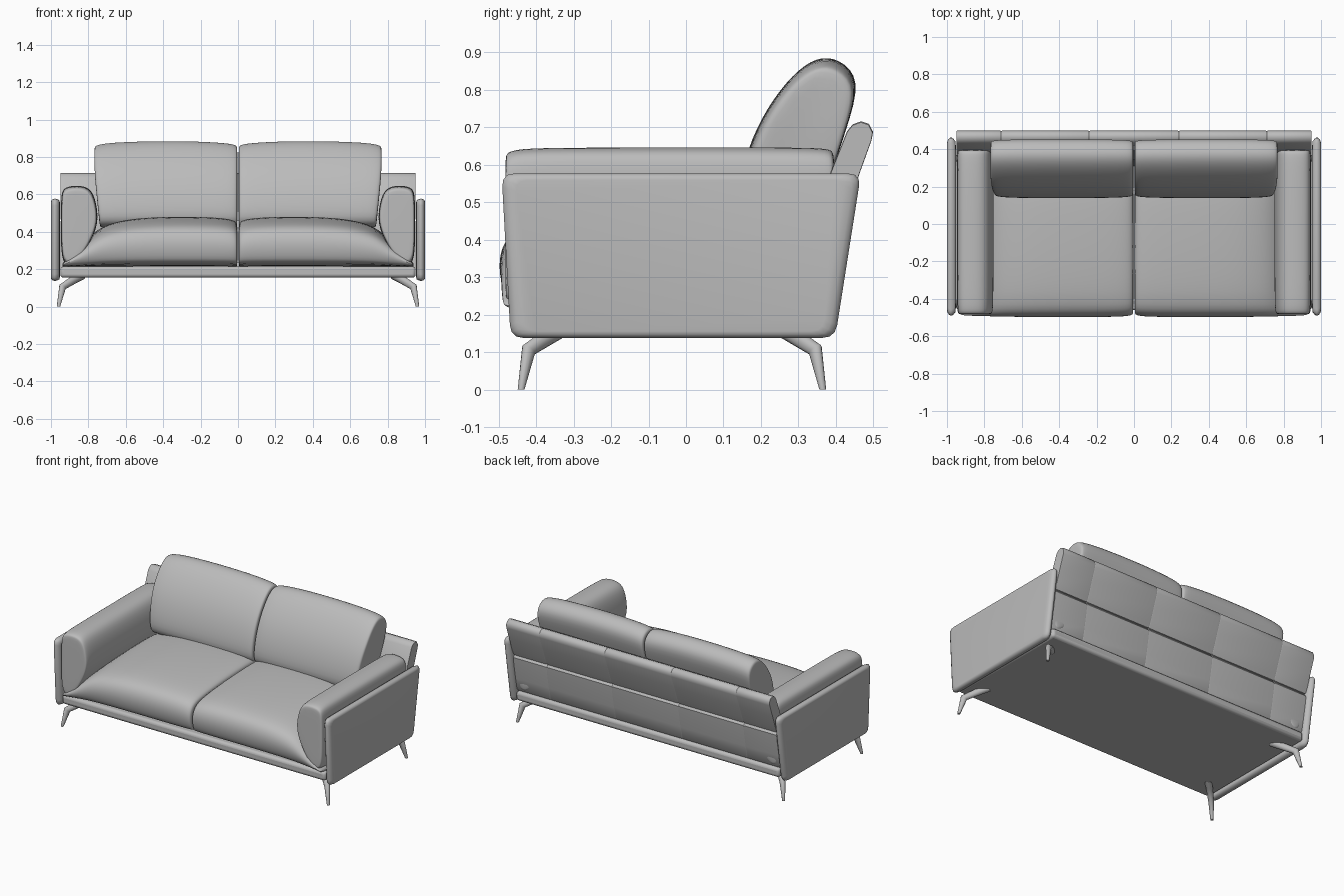
import bpy, bmesh, math
from mathutils import Vector

if "Cube" in bpy.data.objects:
    bpy.data.objects.remove(bpy.data.objects["Cube"])

grey = bpy.data.materials.new("grey upholstery")
grey.diffuse_color = (0.5, 0.5, 0.5, 1)
grey.use_nodes = True
grey.node_tree.nodes["Principled BSDF"].inputs["Base Color"].default_value = grey.diffuse_color


def finish(name, bm, mirror=False, subdiv=0, bevel=0, angle=50):
    bmesh.ops.recalc_face_normals(bm, faces=bm.faces)
    me = bpy.data.meshes.new(name)
    bm.to_mesh(me)
    bm.free()
    me.materials.append(grey)
    ob = bpy.data.objects.new(name, me)
    bpy.context.collection.objects.link(ob)
    bpy.ops.object.select_all(action='DESELECT')
    ob.select_set(True)
    bpy.context.view_layer.objects.active = ob
    bpy.ops.object.shade_smooth_by_angle(angle=math.radians(angle))
    if mirror:
        m = ob.modifiers.new("mirror", 'MIRROR')
        m.use_mirror_merge = False
    if bevel:
        b = ob.modifiers.new("bevel", 'BEVEL')
        b.width, b.segments = bevel, 3
    if subdiv:
        s = ob.modifiers.new("subdivide", 'SUBSURF')
        s.levels = s.render_levels = subdiv
    return ob


def loft(bm, rings):
    """Skin a list of closed rings and cap both ends."""
    loops = [[bm.verts.new(p) for p in r] for r in rings]
    for a, b in zip(loops, loops[1:]):
        for i in range(len(a)):
            j = (i + 1) % len(a)
            bm.faces.new((a[i], a[j], b[j], b[i]))
    bm.faces.new(loops[0])
    bm.faces.new(loops[-1])


def ring_x(profile, x, sy=1, sz=1, centre=(0, 0)):
    """Side profile (y, z) placed at x and scaled about a centre."""
    cy, cz = centre
    return [(x, cy + (y - cy) * sy, cz + (z - cz) * sz) for y, z in profile]


def ring_y(profile, y, s, centre):
    cx, cz = centre
    return [(cx + (x - cx) * s, y, cz + (z - cz) * s) for x, z in profile]


def rounded(corners, r):
    """Replace every corner with a short arc of four points."""
    out = []
    for i, c in enumerate(corners):
        p = Vector(c)
        a = p + (Vector(corners[i - 1]) - p).normalized() * r
        b = p + (Vector(corners[(i + 1) % len(corners)]) - p).normalized() * r
        for k in range(4):
            t = k / 3
            out.append(tuple(a * (1 - t) ** 2 + p * 2 * t * (1 - t) + b * t * t))
    return out


# base rail under the seat
bm = bmesh.new()
bmesh.ops.create_cube(bm, size=1)
for v in bm.verts:
    v.co = (v.co.x * 1.9, v.co.y * 0.86 - 0.03, v.co.z * 0.06 + 0.185)
finish("base_rail", bm, bevel=0.018)

# seat cushions: puffy front, spreading below the arms
seat = [(-0.45, 0.213), (-0.485, 0.25), (-0.503, 0.33), (-0.487, 0.40), (-0.43, 0.445),
        (-0.2, 0.468), (0.0, 0.478), (0.2, 0.482), (0.28, 0.46), (0.28, 0.213)]
bm = bmesh.new()
loft(bm, [ring_x(seat, x, sy, sz, (-0.1, 0.213)) for x, sy, sz in
          [(0.003, 0.93, 0.82), (0.006, 0.97, 0.89), (0.035, 0.99, 0.96), (0.15, 1, 1),
           (0.35, 1, 1.01), (0.55, 1, 0.98), (0.68, 0.995, 0.88), (0.76, 0.99, 0.74),
           (0.86, 0.985, 0.36), (0.93, 0.975, 0.12), (0.94, 0.95, 0.06)]])
finish("seat_cushions", bm, mirror=True, subdiv=2, angle=80)

# back cushions: leaning, domed on top
back = [(0.15, 0.42), (0.13, 0.50), (0.162, 0.64), (0.215, 0.75), (0.285, 0.84), (0.35, 0.886),
        (0.41, 0.88), (0.468, 0.825), (0.43, 0.70), (0.37, 0.52), (0.33, 0.42)]
bm = bmesh.new()
loft(bm, [ring_x(back, x, sy, sz, (0.32, 0.45)) for x, sy, sz in
          [(0.003, 0.85, 0.92), (0.006, 0.93, 0.95), (0.035, 0.98, 0.98), (0.2, 1, 1.005),
           (0.4, 1, 1.01), (0.6, 1, 1), (0.72, 0.98, 0.98), (0.765, 0.94, 0.95),
           (0.77, 0.85, 0.92)]])
# narrow the outer end towards the seat
for v in bm.verts:
    if v.co.x > 0.5:
        v.co.x -= 0.1 * max(0, 0.72 - v.co.z)
finish("back_cushions", bm, mirror=True, subdiv=2, angle=80)

# padded arms with a rounded top
arm = [(0.945, 0.215), (0.947, 0.40), (0.947, 0.59), (0.935, 0.635), (0.88, 0.648),
       (0.81, 0.644), (0.77, 0.605), (0.748, 0.50), (0.755, 0.42), (0.80, 0.32), (0.87, 0.215)]
bm = bmesh.new()
loft(bm, [ring_y(arm, y, s, (0.86, 0.44)) for y, s in
          [(-0.482, 0.86), (-0.480, 0.92), (-0.455, 0.99), (-0.3, 1), (0.1, 1.003),
           (0.36, 1), (0.39, 0.97), (0.397, 0.88)]])
finish("arms", bm, mirror=True, subdiv=2, angle=80)

# thin outer side panels with soft rims
panel = rounded([(-0.468, 0.138), (0.398, 0.138), (0.467, 0.577), (-0.492, 0.577)], 0.035)
bm = bmesh.new()
loft(bm, [ring_x(panel, x, s, s, (-0.02, 0.36)) for x, s in
          [(0.953, 0.92), (0.955, 0.96), (0.964, 0.985), (0.975, 1), (0.982, 1),
           (0.991, 0.985), (0.998, 0.96), (1.0, 0.92)]])
finish("side_panels", bm, mirror=True)

# back frame: two rows of five pads separated by seams
upper = [(0.345, 0.462), (0.39, 0.59), (0.43, 0.69), (0.445, 0.708), (0.467, 0.716),
         (0.488, 0.709), (0.499, 0.688), (0.495, 0.665), (0.466, 0.585), (0.437, 0.50),
         (0.420, 0.462)]
lower = [(0.31, 0.205), (0.345, 0.46), (0.412, 0.46), (0.424, 0.445), (0.418, 0.40),
         (0.400, 0.30), (0.385, 0.225), (0.37, 0.205)]
seams = [-0.95, -0.71, -0.24, 0.24, 0.71, 0.95]
for name, prof in (("upper_back_pads", upper), ("lower_back_pads", lower)):
    cy = sum(p[0] for p in prof) / len(prof)
    cz = sum(p[1] for p in prof) / len(prof)
    bm = bmesh.new()
    for a, b in zip(seams, seams[1:]):
        loft(bm, [ring_x(prof, x, s, s, (cy, cz)) for x, s in
                  [(a, 0.97), (a + 0.006, 1), (b - 0.006, 1), (b, 0.97)]])
    finish(name, bm, angle=40)

# splayed, tapering bent legs
bm = bmesh.new()
path = [((0.84, 0.33, 0.165), 0.022), ((0.875, 0.36, 0.145), 0.02),
        ((0.938, 0.42, 0.106), 0.017), ((0.960, 0.44, 0.0), 0.009)]
for front in (True, False):
    rings = []
    for (x, y, z), r in path:
        y = -y if front else y - 0.075
        tilt = 0 if z == 0 else 0.55
        rings.append([(x + r * math.cos(t), y + r * math.sin(t),
                       z + tilt * r * (math.cos(t) + math.sin(t) * (-1 if front else 1)))
                      for t in (k * math.tau / 12 for k in range(12))])
    loft(bm, rings)
finish("legs", bm, mirror=True)
